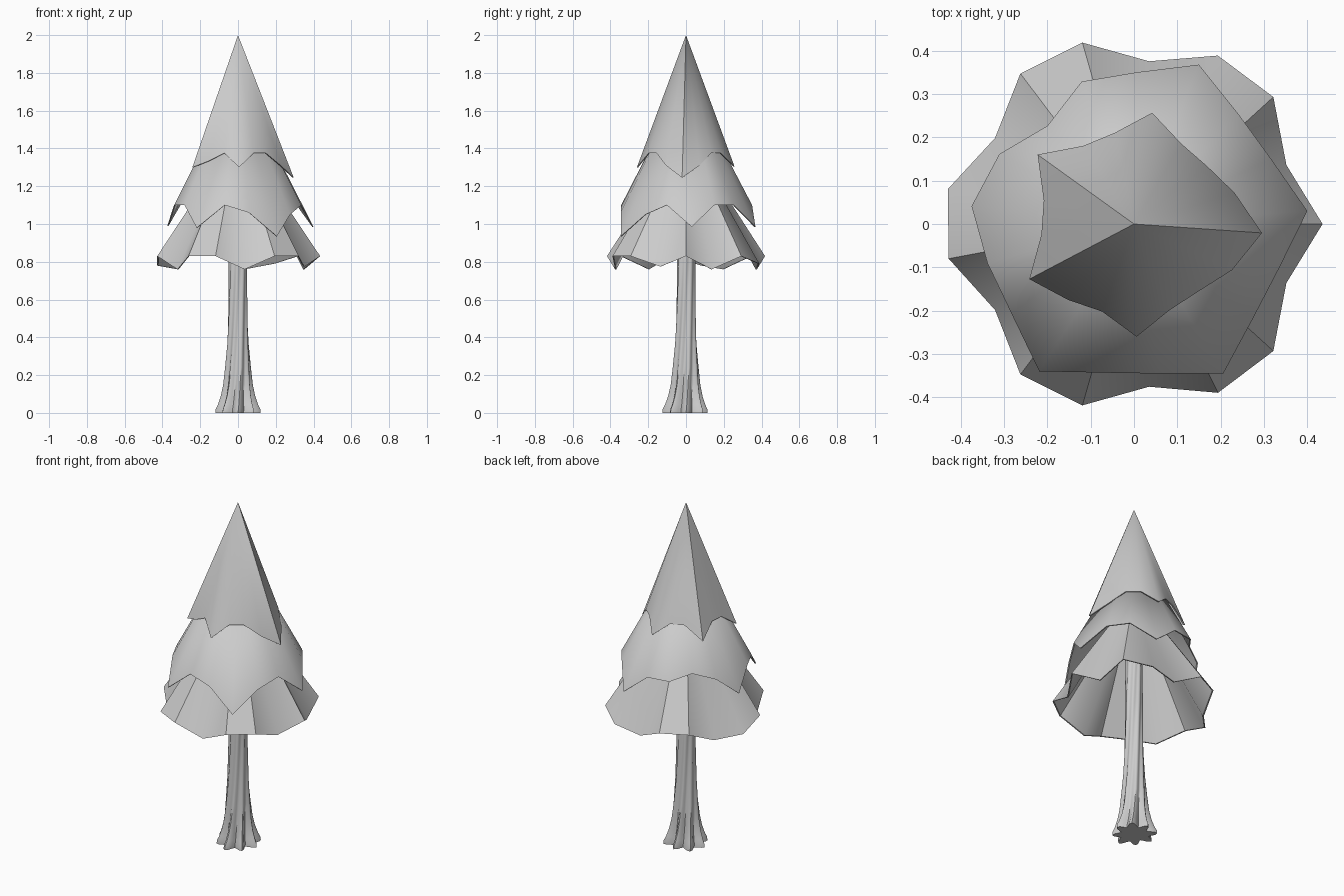
import bpy, bmesh
from math import sin, cos, pi, radians, tau

if "Cube" in bpy.data.objects:
    bpy.data.objects.remove(bpy.data.objects["Cube"])

N = 17  # sides of every foliage tier


def make_object(name, bm, angle):
    mesh = bpy.data.meshes.new(name)
    bm.to_mesh(mesh)
    bm.free()
    ob = bpy.data.objects.new(name, mesh)
    bpy.context.collection.objects.link(ob)
    bpy.ops.object.select_all(action='DESELECT')
    ob.select_set(True)
    bpy.context.view_layer.objects.active = ob
    for m in [m for m in ob.modifiers]:
        bpy.ops.object.modifier_apply(modifier=m.name)
    bpy.ops.object.shade_smooth_by_angle(angle=radians(angle))
    return ob


def foliage(name, apex, offset, base, special, thick=0.007):
    """Thin open cone with a ragged hem; base = usual (r, z), special = {index: (r, z)}."""
    bm = bmesh.new()

    def shell(inset):
        top = bm.verts.new((0, 0, apex - inset * 2.5))
        hem = []
        for i in range(N):
            r, z = special.get(i, base)
            a = radians(offset) + tau * i / N
            hem.append(bm.verts.new(((r - inset) * cos(a), (r - inset) * sin(a), z)))
        return top, hem

    top_o, out = shell(0)
    top_i, inn = shell(thick)
    for i in range(N):
        j = (i + 1) % N
        bm.faces.new((out[i], out[j], top_o))
        bm.faces.new((inn[j], inn[i], top_i))
        bm.faces.new((out[j], out[i], inn[i], inn[j]))
    return make_object(name, bm, 45)


# Top tier: five hanging points
foliage("foliage_top", 2.0, -4, (0.215, 1.375), {
    0: (0.296, 1.245), 1: (0.243, 1.31), 4: (0.26, 1.305), 7: (0.274, 1.30),
    10: (0.273, 1.30), 11: (0.232, 1.335), 13: (0.26, 1.30), 16: (0.25, 1.31)})

# Middle tier: uneven drooping points
foliage("foliage_middle", 1.77, 4.3, (0.35, 1.10), {
    0: (0.401, 0.985), 3: (0.397, 0.985), 6: (0.302, 1.13), 8: (0.377, 0.99),
    11: (0.404, 0.98), 13: (0.35, 1.06), 14: (0.402, 0.935), 15: (0.35, 1.05)})

# Bottom tier: every third corner tucks in and hangs lower
low = {i: (0.377, 0.76) for i in range(1, N, 3)}
low.update({3: (0.434, 0.79), 8: (0.437, 0.78), 16: (0.377, 0.775)})
foliage("foliage_bottom", 1.48, 0, (0.435, 0.83), low)

# Trunk: lobed rings that twist upward from a flared root
bm = bmesh.new()
SIDES, LOBES = 48, 8
profile = [  # z, radius, lobe depth
    (0.0, 0.098, 0.022), (0.02, 0.097, 0.021), (0.045, 0.088, 0.018),
    (0.09, 0.077, 0.014), (0.15, 0.069, 0.010), (0.24, 0.063, 0.007),
    (0.36, 0.055, 0.005), (0.50, 0.050, 0.004), (0.65, 0.047, 0.003),
    (0.80, 0.046, 0.003), (1.10, 0.042, 0.002)]
rings = []
for z, r, d in profile:
    twist = 0.9 * z
    ring = []
    for k in range(SIDES):
        a = tau * k / SIDES
        rr = r + d * cos(LOBES * a) + 0.25 * d * sin(3 * a)
        ring.append(bm.verts.new((rr * cos(a + twist), rr * sin(a + twist), z)))
    rings.append(ring)
for lo, hi in zip(rings, rings[1:]):
    for k in range(SIDES):
        n = (k + 1) % SIDES
        bm.faces.new((lo[k], lo[n], hi[n], hi[k]))
bm.faces.new(rings[0][::-1])
bm.faces.new(rings[-1])
make_object("trunk", bm, 50)
